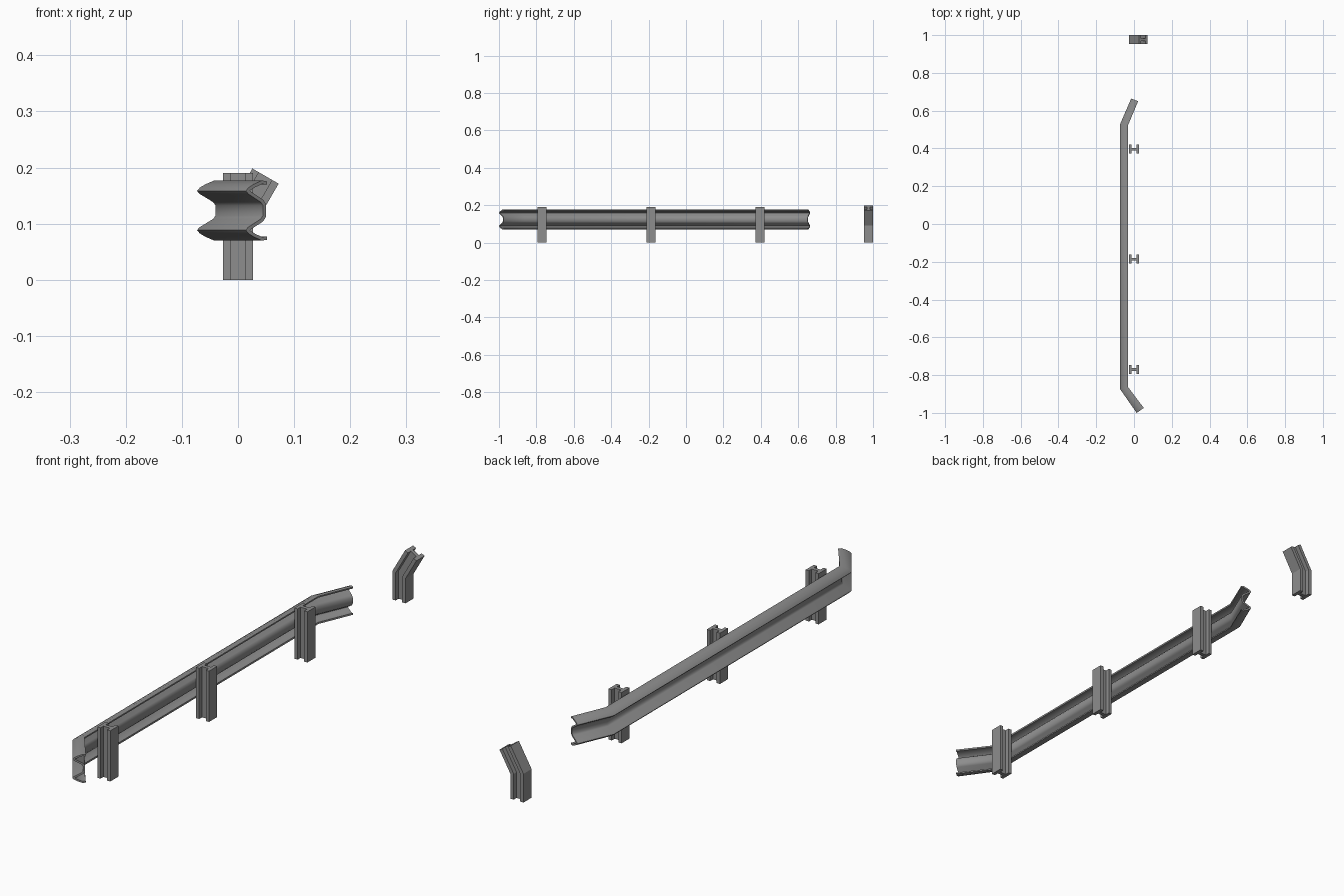
import bpy, bmesh
from math import sin, cos, tan, radians
from mathutils import Vector

if "Cube" in bpy.data.objects:
    bpy.data.objects.remove(bpy.data.objects["Cube"])

steel = bpy.data.materials.new("dark_steel")
steel.diffuse_color = (0.27, 0.27, 0.27, 1)
steel.use_nodes = True
steel.node_tree.nodes["Principled BSDF"].inputs["Base Color"].default_value = steel.diffuse_color


def loft(name, rings):
    """Skin a row of closed cross-sections and cap both ends."""
    bm = bmesh.new()
    rows = [[bm.verts.new(p) for p in ring] for ring in rings]
    n = len(rows[0])
    for a, b in zip(rows, rows[1:]):
        for i in range(n):
            j = (i + 1) % n
            bm.faces.new((a[i], a[j], b[j], b[i]))
    caps = [bm.faces.new(rows[0][::-1]), bm.faces.new(rows[-1])]
    bm.normal_update()
    bmesh.ops.triangulate(bm, faces=caps, ngon_method='EAR_CLIP')
    bmesh.ops.recalc_face_normals(bm, faces=bm.faces)
    mesh = bpy.data.meshes.new(name)
    bm.to_mesh(mesh)
    bm.free()
    mesh.materials.append(steel)
    obj = bpy.data.objects.new(name, mesh)
    bpy.context.collection.objects.link(obj)
    return obj


def thicken(line, t):
    """Close an open 2D line into a sheet section by a mitred offset."""
    pts = [Vector(p) for p in line]
    dirs = [(b - a).normalized() for a, b in zip(pts, pts[1:])]
    norms = [Vector((-d.y, d.x)) for d in dirs]
    inner = []
    for i, p in enumerate(pts):
        a, b = norms[max(i - 1, 0)], norms[min(i, len(norms) - 1)]
        inner.append(p + (a + b) * t / (1 + a.dot(b)))
    return pts + inner[::-1]


# Guard rail: W section (depth, height), mirrored about its mid height
MID, DEPTH = 0.1235, 0.040
half = [(0.040, 0.052), (0.030, 0.0535), (0.015, 0.047), (0.005, 0.041),
        (0.0, 0.035), (0.004, 0.030), (0.028, 0.015), (0.032, 0.009)]
section = thicken(half + [(u, -h) for u, h in reversed(half)], 0.006)
# Each station gives the road-side and post-side plan points
stations = [((0.014, -1.0), (0.052, -0.974)),
            ((-0.073, -0.875), (-0.032, -0.863)),
            ((-0.073, 0.530), (-0.032, 0.522)),
            ((-0.015, 0.664), (0.022, 0.650))]
rings = []
for outer, inner in stations:
    o, i = Vector(outer), Vector(inner)
    rings.append([(*o.lerp(i, u / DEPTH), MID + h) for u, h in section])
rail = loft("guard_rail", rings)
bpy.context.view_layer.objects.active = rail
rail.select_set(True)
bpy.ops.object.shade_smooth_by_angle(angle=radians(60))
rail.select_set(False)

# H-shaped post section
W, F, D, T = 0.027, 0.0135, 0.024, 0.007
h_section = [(-W, -D), (-F, -D), (-F, -T), (F, -T), (F, -D), (W, -D),
             (W, D), (F, D), (F, T), (-F, T), (-F, D), (-W, D)]

# Straight posts carrying the rail
for k, y0 in enumerate((-0.770, -0.186, 0.396)):
    loft(f"post_{k + 1}", [[(x, y0 + y, z) for x, y in h_section]
                           for z in (0, 0.19)])

# Separate bent post: mitred kink half way up
TILT, BEND, LENGTH, Y = radians(30), 0.10, 0.098, 0.976
base = [(x, Y + y, 0) for x, y in h_section]
kink = [(x, Y + y, BEND - x * tan(TILT / 2)) for x, y in h_section]
top = [(x * cos(TILT) + LENGTH * sin(TILT), Y + y,
        BEND + LENGTH * cos(TILT) - x * sin(TILT)) for x, y in h_section]
loft("bent_post", [base, kink, top])
